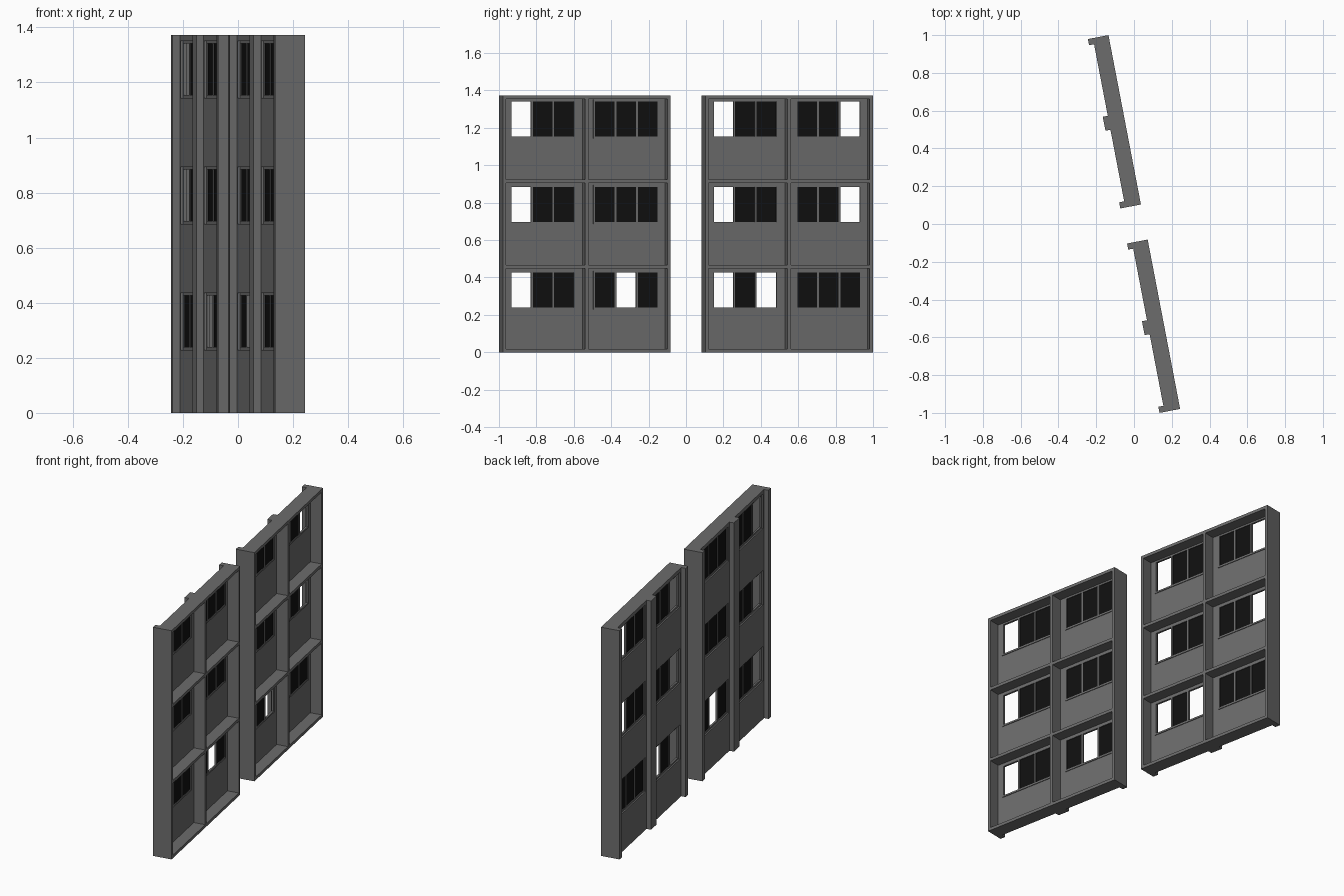
import bpy, bmesh, math

cube = bpy.data.objects.get("Cube")
if cube:
    bpy.data.objects.remove(cube, do_unlink=True)


def material(name, rgb):
    m = bpy.data.materials.new(name)
    m.use_nodes = True
    m.diffuse_color = (*rgb, 1)
    bsdf = m.node_tree.nodes["Principled BSDF"]
    bsdf.inputs["Base Color"].default_value = (*rgb, 1)
    bsdf.inputs["Roughness"].default_value = 0.9
    return m


CONCRETE = material("grey_concrete", (0.15, 0.15, 0.15))
GLASS = material("black_glass", (0.005, 0.005, 0.005))

ANGLE = math.radians(10.85)
HEIGHT, STOREYS = 1.373, 3
STOREY = HEIGHT / STOREYS
HALF = 0.4565                 # half the length of one panel
OFFSET = 0.551                # panel centre along the row
BACK = 0.0555                 # open side of the cells
FRONT = -BACK                 # outer face of the pilasters
WALL_OUT = FRONT + 0.027
WALL_IN = WALL_OUT + 0.016
THICK = 0.018                 # partitions and floors
WIN_A, WIN_B = 0.048, 0.408   # window span, mirrored about the centre
SILL, HEAD = 0.229, 0.436
BAR = 0.01                    # window bars


def boxes(name, items, mat, centre):
    """One object from boxes given as (x0, x1, y0, y1, z0, z1)."""
    bm = bmesh.new()
    for x0, x1, y0, y1, z0, z1 in items:
        made = bmesh.ops.create_cube(bm, size=1)["verts"]
        bmesh.ops.scale(bm, vec=(x1 - x0, y1 - y0, z1 - z0), verts=made)
        bmesh.ops.translate(bm, vec=((x0 + x1) / 2, (y0 + y1) / 2, (z0 + z1) / 2), verts=made)
    mesh = bpy.data.meshes.new(name)
    bm.to_mesh(mesh)
    bm.free()
    mesh.materials.append(mat)
    ob = bpy.data.objects.new(name, mesh)
    ob.rotation_euler.z = ANGLE
    ob.location = (-math.sin(ANGLE) * centre, math.cos(ANGLE) * centre, 0)
    bpy.context.collection.objects.link(ob)


def build_panel(label, centre, open_panes):
    spans = [(-WIN_B, -WIN_A), (WIN_A, WIN_B)]

    # Thin outer wall: full-height piers, then bands between the windows
    wall = [(WALL_OUT, WALL_IN, a, b, 0, HEIGHT)
            for a, b in ((-HALF, -WIN_B), (-WIN_A, WIN_A), (WIN_B, HALF))]
    levels = [0]
    for k in range(STOREYS):
        levels += [k * STOREY + SILL, k * STOREY + HEAD]
    levels.append(HEIGHT)
    for a, b in spans:
        for z0, z1 in zip(levels[::2], levels[1::2]):
            wall.append((WALL_OUT, WALL_IN, a, b, z0, z1))
    boxes(label + "_wall", wall, CONCRETE, centre)

    # Pilasters on the outer face
    boxes(label + "_pilasters",
          [(FRONT, WALL_OUT, a, b, 0, HEIGHT)
           for a, b in ((-HALF, -HALF + 0.033), (-0.0375, 0.0375), (HALF - 0.033, HALF))],
          CONCRETE, centre)

    # Upright partitions behind the wall
    h = THICK / 2
    boxes(label + "_partitions",
          [(WALL_IN, BACK, c - h, c + h, 0, HEIGHT) for c in (-HALF + h, 0, HALF - h)],
          CONCRETE, centre)

    # Floors and roof edge between the partitions
    floors = []
    for k in range(STOREYS + 1):
        z = min(max(k * STOREY, h), HEIGHT - h)
        for a, b in ((-HALF + THICK, -h), (h, HALF - THICK)):
            floors.append((WALL_IN, BACK, a, b, z - h, z + h))
    boxes(label + "_floors", floors, CONCRETE, centre)

    # Window bars and panes, some panes left open
    bars, panes = [], []
    f0, f1 = WALL_OUT + 0.008, WALL_IN + 0.004
    g = WALL_IN - 0.002
    for cell, (a, b) in enumerate(spans):
        step = (b - a - BAR) / 3
        for row in range(STOREYS):
            z0, z1 = row * STOREY + SILL, row * STOREY + HEAD
            for za, zb in ((z0, z0 + BAR), (z1 - BAR, z1)):
                bars.append((f0, f1, a, b, za, zb))
            for i in range(4):
                y = a + i * step
                bars.append((f0, f1, y, y + BAR, z0 + BAR, z1 - BAR))
                if i < 3 and (cell, row, i) not in open_panes:
                    panes.append((g - 0.002, g + 0.002, y + BAR, y + step,
                                  z0 + BAR, z1 - BAR))
    boxes(label + "_window_frames", bars, CONCRETE, centre)
    boxes(label + "_window_panes", panes, GLASS, centre)


# Open panes as (cell, storey, pane)
build_panel("front_panel", -OFFSET, {(0, 0, 0), (0, 1, 0), (0, 2, 0), (1, 0, 1)})
build_panel("back_panel", OFFSET,
            {(0, 0, 0), (0, 0, 2), (0, 1, 0), (0, 2, 0), (1, 1, 2), (1, 2, 2)})
